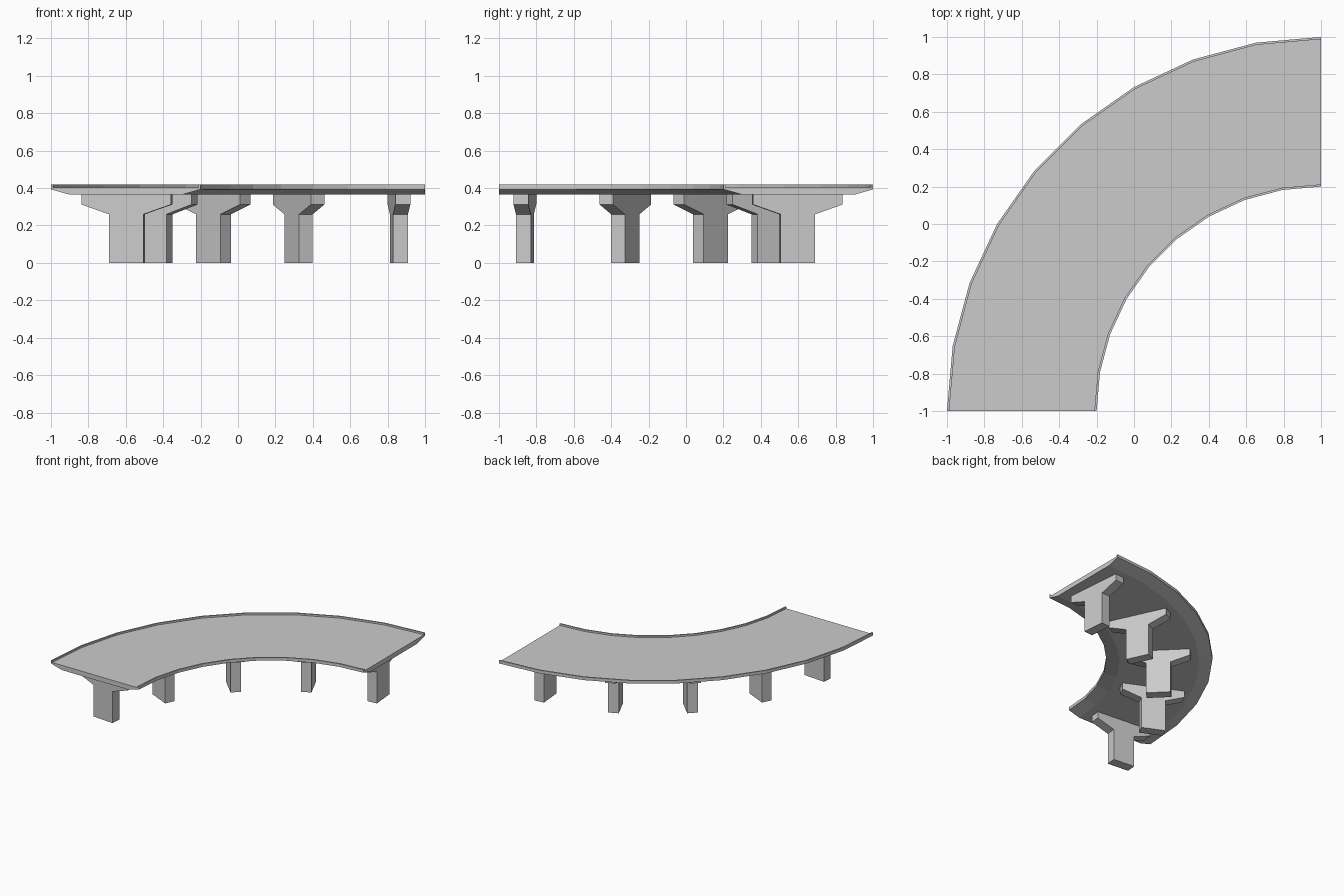
import bpy, bmesh
from math import radians, cos, sin

cube = bpy.data.objects.get("Cube")
if cube:
    bpy.data.objects.remove(cube, do_unlink=True)

concrete = bpy.data.materials.new("concrete_grey")
concrete.use_nodes = True
colour = (0.6, 0.6, 0.6, 1)
concrete.diffuse_color = colour
concrete.node_tree.nodes["Principled BSDF"].inputs["Base Color"].default_value = colour

CX, CY = 1.0, -1.0      # centre of the bend
STEPS = 9


def point(r, deg, z, along=0.0):
    """Radius, bend angle, height and offset along the road to x, y, z."""
    a = radians(deg)
    return (CX - r * cos(a) + along * sin(a), CY + r * sin(a) + along * cos(a), z)


def loft(name, rings):
    """Join equal closed rings into a capped solid."""
    bm = bmesh.new()
    loops = [[bm.verts.new(p) for p in ring] for ring in rings]
    n = len(loops[0])
    for a, b in zip(loops, loops[1:]):
        for i in range(n):
            j = (i + 1) % n
            bm.faces.new((a[i], a[j], b[j], b[i]))
    bm.faces.new(loops[0])
    bm.faces.new(loops[-1])
    bmesh.ops.recalc_face_normals(bm, faces=bm.faces)
    mesh = bpy.data.meshes.new(name)
    bm.to_mesh(mesh)
    bm.free()
    mesh.materials.append(concrete)
    obj = bpy.data.objects.new(name, mesh)
    bpy.context.collection.objects.link(obj)
    return obj


def sweep(name, profile):
    """Sweep a radius/height profile around the quarter bend."""
    return loft(name, [[point(r, 90 * i / STEPS, z) for r, z in profile]
                       for i in range(STEPS + 1)])


# Road deck: U-shaped section with thin raised curbs and chamfered underside
CURB, ROAD, EDGE, BASE = 0.418, 0.404, 0.393, 0.365
INNER, OUTER, LIP = 1.2, 2.0, 0.012
sweep("road_deck", [
    (INNER, EDGE), (INNER, CURB), (INNER + LIP, CURB), (INNER + LIP, ROAD),
    (OUTER - LIP, ROAD), (OUTER - LIP, CURB), (OUTER, CURB), (OUTER, EDGE),
    (OUTER - 0.1, BASE), (INNER + 0.1, BASE)])

# Hammerhead piers, spaced evenly around the bend
half = [(0.093, 0.0), (0.093, 0.26), (0.24, 0.312), (0.24, BASE)]
outline = half + [(-x, z) for x, z in reversed(half)]
for i in range(5):
    deg = 5 + 20 * i
    loft(f"pier_{i + 1}", [[point(1.6 + x, deg, z, side) for x, z in outline]
                           for side in (-0.04, 0.04)])
